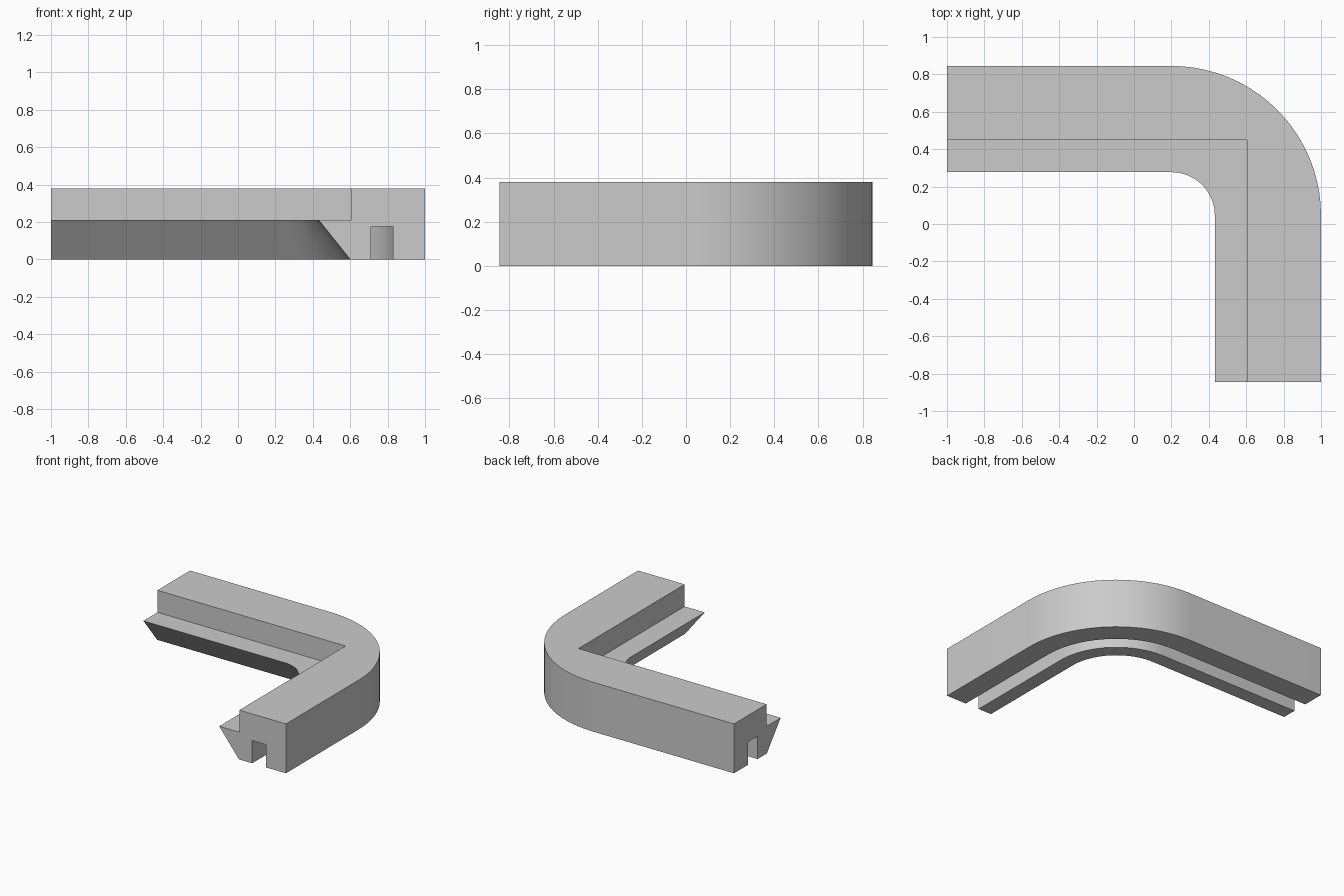
import bpy
import bmesh
from math import pi, sin, cos

cube = bpy.data.objects.get("Cube")
if cube:
    bpy.data.objects.remove(cube, do_unlink=True)

# One grey material
grey = bpy.data.materials.new("light grey")
grey.use_nodes = True
colour = (0.6, 0.6, 0.6, 1)
grey.diffuse_color = colour
grey.node_tree.nodes["Principled BSDF"].inputs["Base Color"].default_value = colour

# Bend centre, outer radius, ends of the two arms, steps around the bend
CX, CY, RADIUS = 0.2, 0.045, 0.8
END_X, END_Y = -1.0, -0.845
STEPS = 20

# Cross-section: (inset from the outer wall, height, square inner corner)
profile = [
    (0.0, 0.0, False), (0.0, 0.38, False),               # outer wall
    (0.397, 0.38, True), (0.397, 0.21, True),            # top and inner step
    (0.568, 0.21, False), (0.4, 0.0, False),             # ledge and sloped lip
    (0.288, 0.0, False), (0.288, 0.175, False),          # groove underneath
    (0.17, 0.175, False), (0.17, 0.0, False),
]

bm = bmesh.new()


def ring(place):
    """Place every cross-section point at one station along the frame."""
    return [bm.verts.new((*place(RADIUS - d, square), z)) for d, z, square in profile]


def bend(angle):
    def place(r, square):
        if square:
            return CX + r, CY + r
        return CX + r * cos(angle), CY + r * sin(angle)
    return place


# Straight arm, quarter bend, straight arm
rings = [ring(lambda r, square: (END_X, CY + r))]
rings += [ring(bend(pi / 2 * (1 - i / STEPS))) for i in range(STEPS + 1)]
rings.append(ring(lambda r, square: (CX + r, END_Y)))

n = len(profile)
for a, b in zip(rings, rings[1:]):
    for i in range(n):
        j = (i + 1) % n
        bm.faces.new((a[i], a[j], b[j], b[i]))
bm.faces.new(rings[0])
bm.faces.new(rings[-1][::-1])

# Collapse the square inner corner to a single edge
bmesh.ops.remove_doubles(bm, verts=bm.verts[:], dist=0.0001)
bmesh.ops.recalc_face_normals(bm, faces=bm.faces[:])

mesh = bpy.data.meshes.new("corner_frame")
bm.to_mesh(mesh)
bm.free()
mesh.materials.append(grey)

frame = bpy.data.objects.new("corner_frame", mesh)
bpy.context.collection.objects.link(frame)
bpy.ops.object.select_all(action="DESELECT")
frame.select_set(True)
bpy.context.view_layer.objects.active = frame
bpy.ops.object.shade_smooth_by_angle(angle=pi / 6)
